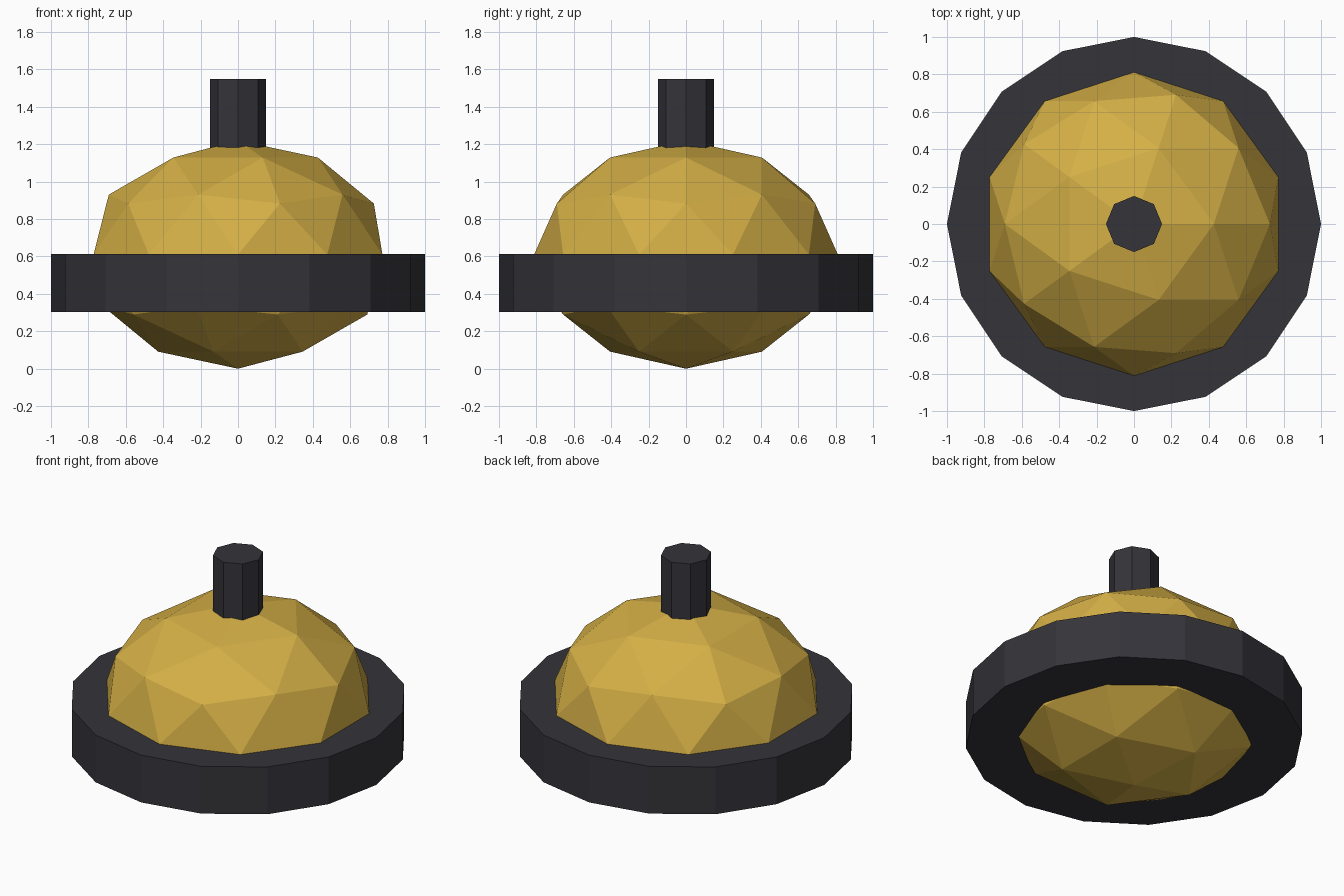
import bpy

if "Cube" in bpy.data.objects:
    bpy.data.objects.remove(bpy.data.objects["Cube"])


def make_material(name, rgb):
    mat = bpy.data.materials.new(name)
    mat.diffuse_color = (*rgb, 1.0)
    mat.use_nodes = True
    mat.node_tree.nodes["Principled BSDF"].inputs["Base Color"].default_value = mat.diffuse_color
    return mat


gold = make_material("gold", (0.658, 0.429, 0.061))
charcoal = make_material("charcoal", (0.035, 0.034, 0.042))


def finish(name, mat):
    obj = bpy.context.object
    obj.name = name
    obj.data.materials.append(mat)
    return obj


def prism(name, sides, radius, z0, z1, mat):
    bpy.ops.mesh.primitive_cylinder_add(
        vertices=sides, radius=radius, depth=z1 - z0, location=(0, 0, (z0 + z1) / 2))
    return finish(name, mat)


# Faceted, slightly flattened body
bpy.ops.mesh.primitive_ico_sphere_add(subdivisions=2, radius=1, location=(0, 0, 0.61))
body = finish("body", gold)
body.scale = (0.812, 0.812, 0.61)

# Wide band below the middle, and the stem on top
prism("band", 16, 1.0, 0.303, 0.612, charcoal)
prism("stem", 8, 0.15, 1.16, 1.548, charcoal)
